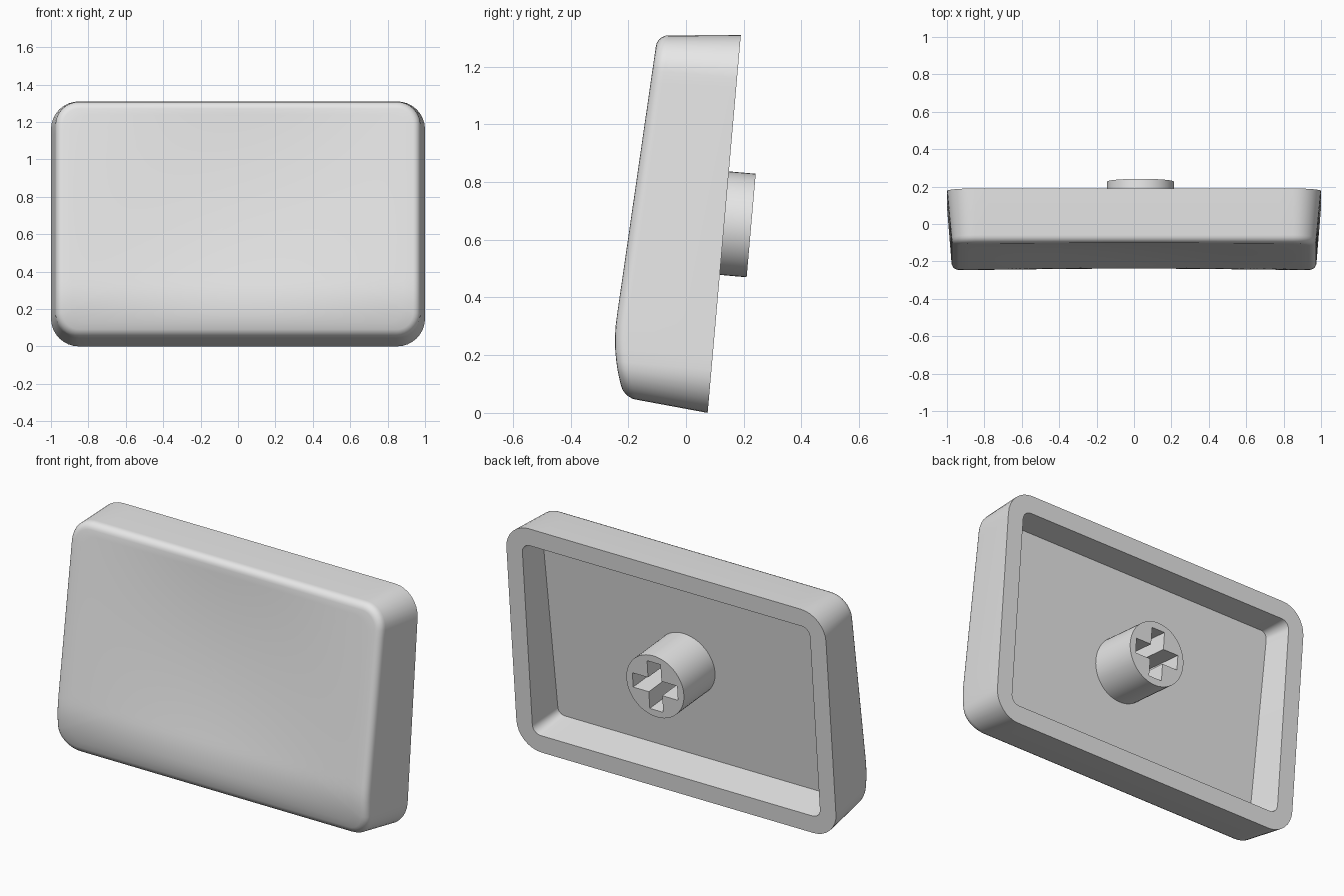
import bpy, bmesh, math
from mathutils import Matrix, Vector

if "Cube" in bpy.data.objects:
    bpy.data.objects.remove(bpy.data.objects["Cube"])

TILT = math.atan2(0.115, 1.31)
LEN = 1.315                      # height of the cap along its tilted back plane
MID = LEN / 2
S, C = math.sin(TILT), math.cos(TILT)

grey = bpy.data.materials.new("light_grey")
grey.diffuse_color = (0.8, 0.8, 0.8, 1)
grey.use_nodes = True
grey.node_tree.nodes["Principled BSDF"].inputs["Base Color"].default_value = grey.diffuse_color


def place(x, v, w):
    """x across, v up the back plane, w depth from the back plane to the front."""
    return Vector((x, 0.075 + S * v - C * w, C * v + S * w))


def front_height(x, v):
    """Front face: straight slope, rounded lower lip and a shallow dish."""
    h = 0.343 - 0.056 * (v - 0.301)
    if v < 0.301:
        h -= 0.9 * (0.301 - v) ** 2
    a = max(0, 1 - (x / 0.95) ** 2) ** 2
    b = max(0, 1 - ((v - 0.7) / 0.58) ** 2)
    return h - 0.03 * a * b


def outline(inset, r):
    """Rounded rectangle with evenly divided sides; always the same point count."""
    hx, hv = 1 - inset - r, MID - inset - r
    pts = []
    corners = [(hx, hv), (-hx, hv), (-hx, -hv), (hx, -hv)]
    for i, (cx, cv) in enumerate(corners):
        arc = []
        for k in range(9):
            t = math.pi / 2 * (i + k / 8)
            arc.append((cx + r * math.cos(t), MID + cv + r * math.sin(t)))
        pts += arc
        nx, nv = corners[(i + 1) % 4]
        t = math.pi / 2 * (i + 1)
        end = (nx + r * math.cos(t), MID + nv + r * math.sin(t))
        for k in range(1, 24):
            f = k / 24
            pts.append((arc[-1][0] * (1 - f) + end[0] * f,
                        arc[-1][1] * (1 - f) + end[1] * f))
    return pts


def finish(obj, angle=35):
    obj.data.materials.clear()
    obj.data.materials.append(grey)
    bpy.ops.object.select_all(action='DESELECT')
    obj.select_set(True)
    bpy.context.view_layer.objects.active = obj
    bpy.ops.object.shade_smooth_by_angle(angle=math.radians(angle))


# Cap shell: cavity floor, cavity wall, rim, outer wall, fillet, dished front
bm = bmesh.new()
rings = []


def add_ring(pts, depth):
    rings.append([bm.verts.new(place(x, v, depth(x, v))) for x, v in pts])


add_ring(outline(0.115, 0.04), lambda x, v: 0.215 - 0.045 * v)
add_ring(outline(0.1, 0.05), lambda x, v: 0)
add_ring(outline(0, 0.15), lambda x, v: 0)
FILLET = 0.04
for k in range(6):
    t = math.pi / 2 * k / 5
    drop = FILLET * (1 - math.sin(t))
    inset = 0.024 + FILLET * (1 - math.cos(t))
    add_ring(outline(inset, 0.15 - inset), lambda x, v: front_height(x, v) - drop)
edge = outline(0.024 + FILLET, 0.15 - 0.024 - FILLET)
STEPS = 18
for k in range(1, STEPS):
    s = 1 - k / STEPS
    add_ring([(x * s, MID + (v - MID) * s) for x, v in edge], front_height)

n = len(rings[0])
for a, b in zip(rings, rings[1:]):
    for i in range(n):
        j = (i + 1) % n
        bm.faces.new((a[i], a[j], b[j], b[i]))
bm.faces.new(rings[0])
tip = bm.verts.new(place(0, MID, front_height(0, MID)))
for i in range(n):
    bm.faces.new((rings[-1][i], rings[-1][(i + 1) % n], tip))
bmesh.ops.recalc_face_normals(bm, faces=bm.faces)
mesh = bpy.data.meshes.new("cap_shell")
bm.to_mesh(mesh)
bm.free()
shell = bpy.data.objects.new("cap_shell", mesh)
bpy.context.collection.objects.link(shell)
finish(shell)

# Mounting stem: round post with a cross-shaped socket, extruded from a 2D profile
L, W = 0.14, 0.042
arm = [(L, -W), (L, W), (W, W)]
cross = []
for q in range(4):
    c, s = round(math.cos(q * math.pi / 2)), round(math.sin(q * math.pi / 2))
    cross += [(x * c - y * s, x * s + y * c) for x, y in arm]
circle = [(0.18 * math.cos(2 * math.pi * k / 48), 0.18 * math.sin(2 * math.pi * k / 48))
          for k in range(48)]
curve = bpy.data.curves.new("mounting_stem", 'CURVE')
curve.dimensions = '2D'
curve.fill_mode = 'BOTH'
BACK, BASE = -0.0935, 0.2
curve.extrude = (BASE - BACK) / 2
for pts in (circle, cross):
    sp = curve.splines.new('POLY')
    sp.points.add(len(pts) - 1)
    for p, (x, y) in zip(sp.points, pts):
        p.co = (x, y, 0, 1)
    sp.use_cyclic_u = True
stem = bpy.data.objects.new("mounting_stem", curve)
bpy.context.collection.objects.link(stem)
stem.matrix_world = (Matrix.Translation(place(0.035, 0.66, (BACK + BASE) / 2))
                     @ Matrix.Rotation(math.pi / 2 - TILT, 4, 'X'))
bpy.ops.object.select_all(action='DESELECT')
stem.select_set(True)
bpy.context.view_layer.objects.active = stem
bpy.ops.object.convert(target='MESH')
stem = bpy.context.view_layer.objects.active
bm = bmesh.new()
bm.from_mesh(stem.data)
bmesh.ops.remove_doubles(bm, verts=bm.verts, dist=0.0005)
bmesh.ops.recalc_face_normals(bm, faces=bm.faces)
bm.to_mesh(stem.data)
bm.free()
finish(stem)
